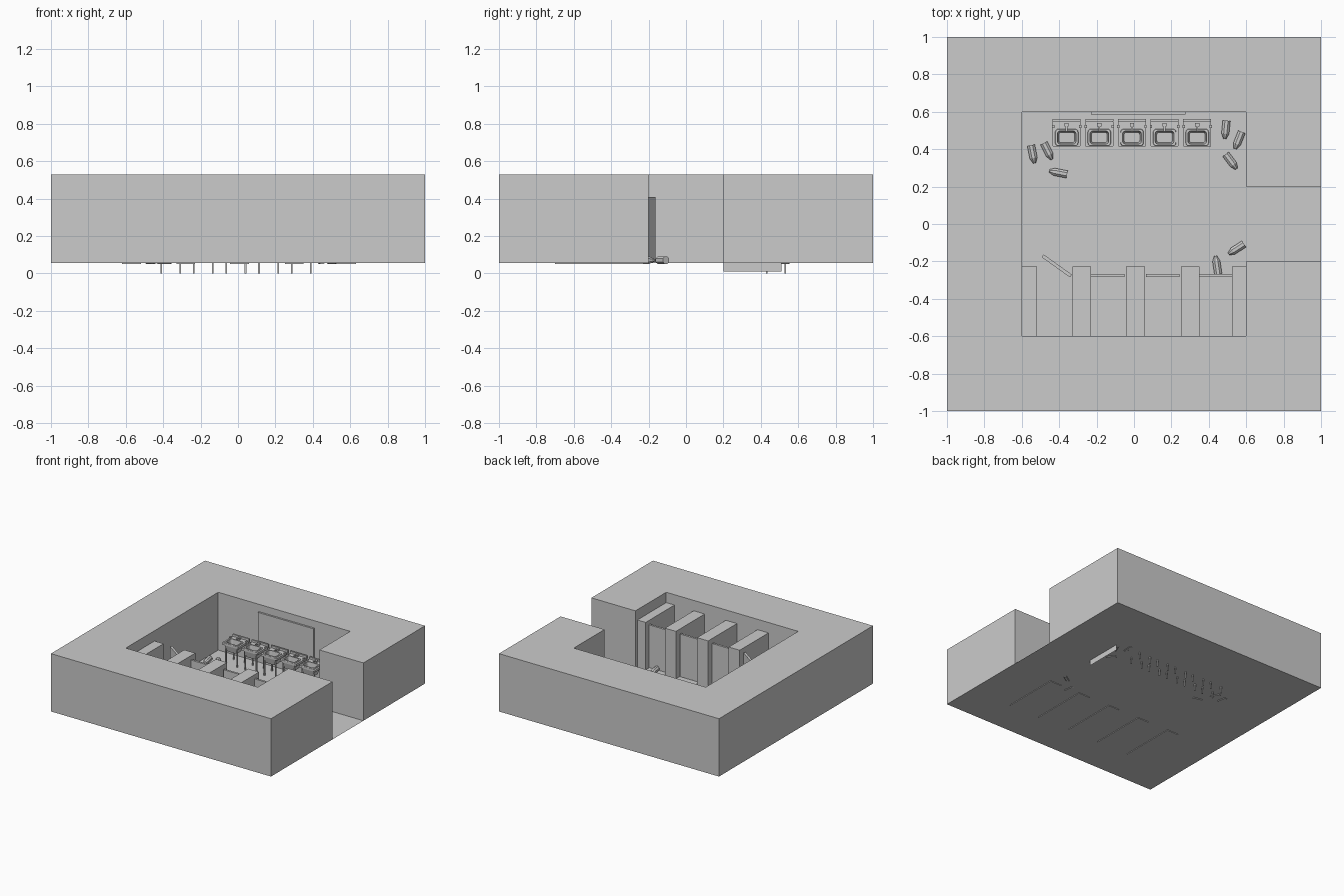
import bpy, bmesh, math
from mathutils import Matrix, Vector

if "Cube" in bpy.data.objects:
    bpy.data.objects.remove(bpy.data.objects["Cube"])

FLOOR = 0.055


def finish(name, bm):
    bmesh.ops.recalc_face_normals(bm, faces=bm.faces)
    me = bpy.data.meshes.new(name)
    bm.to_mesh(me)
    bm.free()
    ob = bpy.data.objects.new(name, me)
    bpy.context.collection.objects.link(ob)
    return ob


def box(name, x0, x1, y0, y1, z0, z1):
    bm = bmesh.new()
    bmesh.ops.create_cube(bm, size=1)
    for v in bm.verts:
        v.co = ((x0 + x1) / 2 + v.co.x * (x1 - x0),
                (y0 + y1) / 2 + v.co.y * (y1 - y0),
                (z0 + z1) / 2 + v.co.z * (z1 - z0))
    return finish(name, bm)


def plane(name, pts):
    bm = bmesh.new()
    bm.faces.new([bm.verts.new(p) for p in pts])
    me = bpy.data.meshes.new(name)
    bm.to_mesh(me)
    bm.free()
    ob = bpy.data.objects.new(name, me)
    bpy.context.collection.objects.link(ob)
    return ob


def rounded_rect(cx, cy, hx, hy, r, z, n=3):
    pts = []
    for k, (sx, sy) in enumerate([(1, 1), (-1, 1), (-1, -1), (1, -1)]):
        for i in range(n + 1):
            a = math.pi / 2 * (k + i / n)
            pts.append((cx + sx * (hx - r) + r * math.cos(a),
                        cy + sy * (hy - r) + r * math.sin(a), z))
    return pts


def loft(name, rings):
    bm = bmesh.new()
    loops = [[bm.verts.new(p) for p in ring] for ring in rings]
    n = len(loops[0])
    for a, b in zip(loops, loops[1:]):
        for i in range(n):
            j = (i + 1) % n
            bm.faces.new((a[i], a[j], b[j], b[i]))
    bm.faces.new(loops[0][::-1])
    bm.faces.new(loops[-1])
    return finish(name, bm)


# floor sheet
plane("floor", [(-1, -1, FLOOR), (1, -1, FLOOR), (1, 1, FLOOR), (-1, 1, FLOOR)])

# thick walls with doorway on the right
outline = [(1, 0.2), (1, 1), (-1, 1), (-1, -1), (1, -1), (1, -0.2),
           (0.6, -0.2), (0.6, -0.6), (-0.6, -0.6), (-0.6, 0.6), (0.6, 0.6), (0.6, 0.2)]
bm = bmesh.new()
low = [bm.verts.new((x, y, FLOOR)) for x, y in outline]
top = [bm.verts.new((x, y, 0.53)) for x, y in outline]
for i in range(len(outline)):
    j = (i + 1) % len(outline)
    bm.faces.new((low[i], low[j], top[j], top[i]))
bm.faces.new(top)
bm.normal_update()
finish("walls", bm)

# wall mirror and the flat panel beside the doorway
box("mirror", -0.23, 0.275, 0.585, 0.6, 0.2, 0.47)
plane("side_panel", [(0.599, 0.2, 0.01), (0.599, 0.51, 0.01),
                     (0.599, 0.51, 0.41), (0.599, 0.2, 0.41)])

# stall partitions
for x0, x1 in [(-0.62, -0.518), (-0.33, -0.23), (-0.043, 0.058), (0.25, 0.35), (0.525, 0.63)]:
    box("stall_partition", x0, x1, -0.7, -0.226, 0.05, 0.445)

# stall doors, the first one swung open
for x0, x1 in [(-0.23, -0.05), (0.065, 0.242), (0.35, 0.525)]:
    box("stall_door", x0, x1, -0.284, -0.267, 0.06, 0.41)
door = box("open_stall_door", 0, 0.186, -0.009, 0.009, 0.06, 0.41)
door.location = (-0.337, -0.278, 0)
door.rotation_euler.z = math.atan2(0.107, -0.15)

# row of washbasins
for k in range(5):
    cx = -0.36 + 0.1745 * k
    by = 0.4625
    loft("basin", [
        rounded_rect(cx, by, 0.046, 0.034, 0.014, 0.165),
        rounded_rect(cx, by, 0.062, 0.046, 0.018, 0.215),
        rounded_rect(cx, 0.4825, 0.075, 0.0675, 0.005, 0.215),
        rounded_rect(cx, 0.4825, 0.075, 0.0675, 0.005, 0.233),
        rounded_rect(cx, by, 0.062, 0.046, 0.018, 0.233),
        rounded_rect(cx, by, 0.060, 0.044, 0.017, 0.238),
        rounded_rect(cx, by, 0.050, 0.035, 0.015, 0.238),
        rounded_rect(cx, by, 0.042, 0.028, 0.013, 0.178)])
    box("splashback", cx - 0.075, cx + 0.075, 0.548, 0.562, 0.215, 0.25)
    box("tap_post", cx - 0.011, cx + 0.011, 0.52, 0.54, 0.233, 0.25)
    box("tap_spout", cx - 0.005, cx + 0.005, 0.495, 0.525, 0.246, 0.253)
    for s in (-1, 1):
        a, b = sorted((cx + s * 0.066, cx + s * 0.079))
        box("bracket", a, b, 0.512, 0.528, 0.2, 0.242)
        for y in (0.432, 0.53):
            x = cx + s * 0.051
            box("leg", x - 0.0045, x + 0.0045, y - 0.0045, y + 0.0045, 0, 0.216)

# bottles lying on the floor: centre and direction of the narrow end
litter = [(0.49, 0.503, -0.1, -1), (0.558, 0.446, -0.4, -1), (0.52, 0.333, 0.6, -0.8),
          (-0.541, 0.372, 0.2, -1), (-0.46, 0.388, 0.5, -1), (-0.407, 0.275, -1, 0.2),
          (0.546, -0.134, -1, -0.65), (0.443, -0.218, -0.15, 1)]
profile = [(-0.05, 0.022), (0.02, 0.022), (0.048, 0.008)]
for x, y, dx, dy in litter:
    ang = math.atan2(dy, dx)
    rings = [[(u, r * math.cos((i + 0.5) * math.pi / 4), r * math.sin((i + 0.5) * math.pi / 4))
              for i in range(8)] for u, r in profile]
    ob = loft("bottle", rings)
    ob.location = (x, y, 0.071)
    ob.rotation_euler.z = ang
